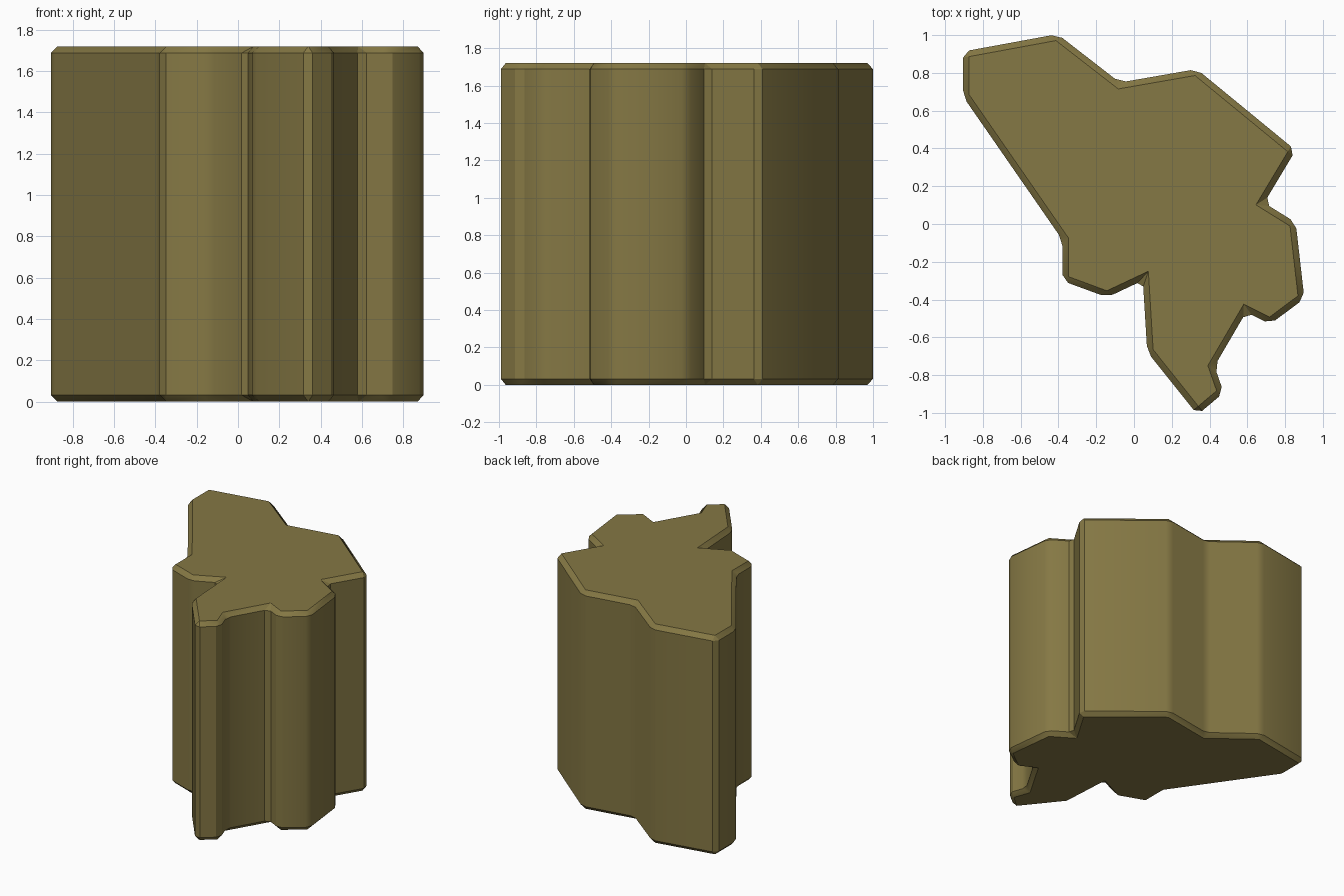
import bpy, bmesh, math

if "Cube" in bpy.data.objects:
    bpy.data.objects.remove(bpy.data.objects["Cube"])

HEIGHT = 1.72
BEVEL = 0.032

# Outline of the block seen from above, before the edges are chamfered
OUTLINE = [
    (-0.905, 0.913), (-0.405, 1.005), (-0.075, 0.749), (0.332, 0.820),
    (0.856, 0.390), (0.689, 0.112), (0.856, 0.008), (0.902, -0.395),
    (0.721, -0.530), (0.594, -0.466), (0.426, -0.753), (0.475, -0.893),
    (0.336, -1.010), (0.070, -0.677), (0.047, -0.299), (-0.142, -0.388),
    (-0.379, -0.301), (-0.379, -0.084), (-0.905, 0.675),
]

olive = bpy.data.materials.new("olive_stone")
olive.diffuse_color = (0.235, 0.188, 0.058, 1.0)
olive.use_nodes = True
olive.node_tree.nodes["Principled BSDF"].inputs["Base Color"].default_value = olive.diffuse_color

# Prism extruded from the outline
bm = bmesh.new()
base = bm.faces.new([bm.verts.new((x, y, 0)) for x, y in OUTLINE])
top = bmesh.ops.extrude_face_region(bm, geom=[base], use_keep_orig=True)
bmesh.ops.translate(bm, vec=(0, 0, HEIGHT),
                    verts=[g for g in top["geom"] if isinstance(g, bmesh.types.BMVert)])
bmesh.ops.recalc_face_normals(bm, faces=bm.faces)

# Single-step chamfer on every edge, including the upright corners
bmesh.ops.bevel(bm, geom=bm.edges[:], offset=BEVEL, offset_type='OFFSET',
                segments=1, profile=0.5, affect='EDGES', clamp_overlap=False)
bmesh.ops.recalc_face_normals(bm, faces=bm.faces)

mesh = bpy.data.meshes.new("rock_block")
bm.to_mesh(mesh)
bm.free()
mesh.materials.append(olive)
block = bpy.data.objects.new("rock_block", mesh)
bpy.context.collection.objects.link(block)

# Soft shading across shallow corners, crisp on the rest
bpy.context.view_layer.objects.active = block
block.select_set(True)
bpy.ops.object.shade_smooth_by_angle(angle=math.radians(30))
